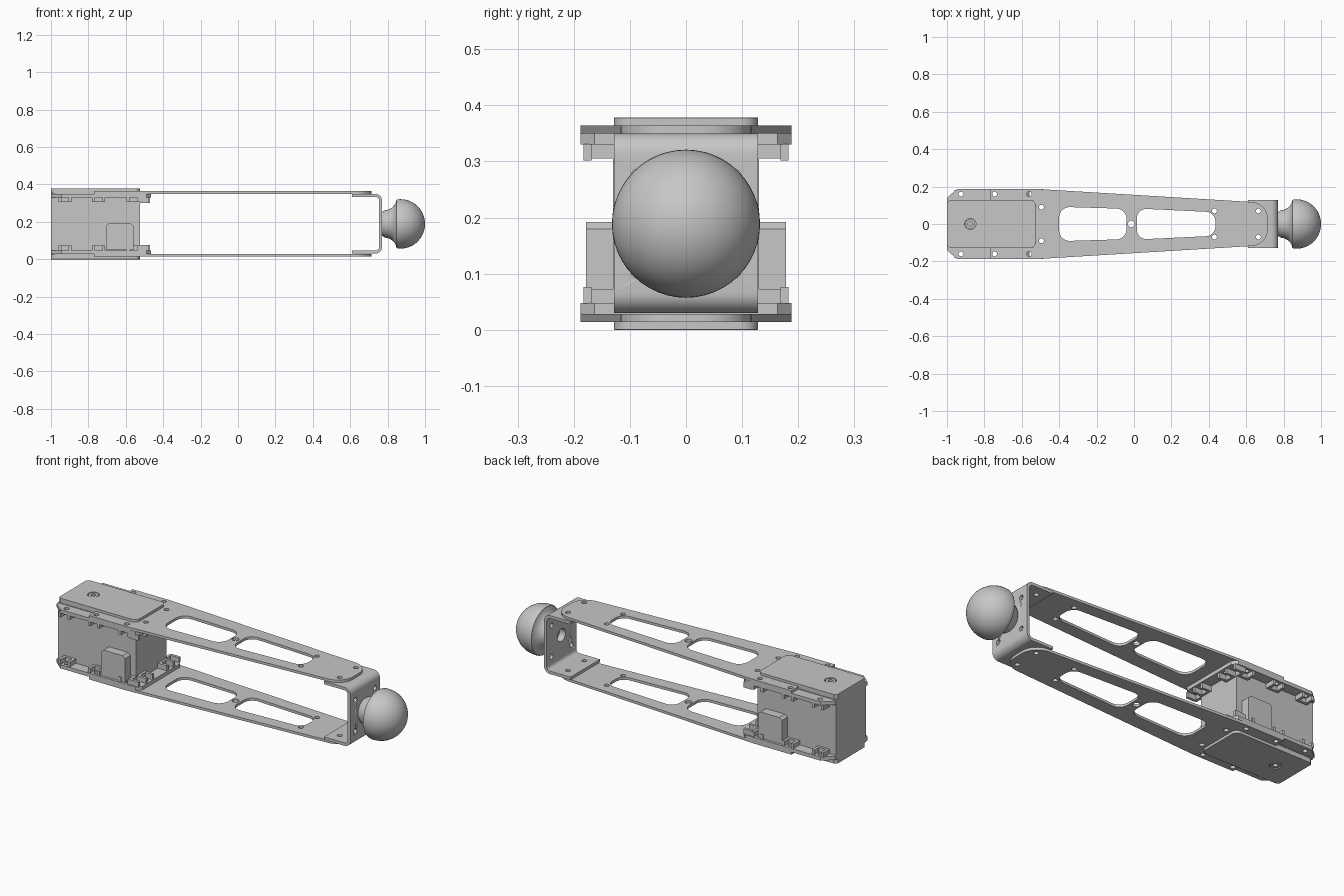
import bpy, bmesh, math
from mathutils import Vector, Matrix

cube = bpy.data.objects.get("Cube")
if cube:
    bpy.data.objects.remove(cube, do_unlink=True)

H = 0.378          # overall height, used for mirroring top to bottom
MID = H / 2
grey = bpy.data.materials.new("plain grey")
grey.use_nodes = True
grey.diffuse_color = (0.57, 0.57, 0.57, 1)
grey.node_tree.nodes["Principled BSDF"].inputs["Base Color"].default_value = grey.diffuse_color


def finish(name, bm, smooth=True):
    bmesh.ops.remove_doubles(bm, verts=bm.verts, dist=1e-5)
    bmesh.ops.recalc_face_normals(bm, faces=bm.faces)
    me = bpy.data.meshes.new(name)
    bm.to_mesh(me)
    bm.free()
    me.materials.append(grey)
    ob = bpy.data.objects.new(name, me)
    bpy.context.collection.objects.link(ob)
    if smooth:
        bpy.ops.object.select_all(action='DESELECT')
        ob.select_set(True)
        bpy.context.view_layer.objects.active = ob
        bpy.ops.object.shade_smooth_by_angle(angle=math.radians(30))
    return ob


def rounded(points, radii, steps=7):
    """Closed outline with a fillet at every corner."""
    out, n = [], len(points)
    if not isinstance(radii, (list, tuple)):
        radii = [radii] * n
    for i, r in enumerate(radii):
        p = Vector(points[i])
        a = (Vector(points[i - 1]) - p).normalized()
        b = (Vector(points[(i + 1) % n]) - p).normalized()
        if r == 0:
            out.append(p)
            continue
        half = a.angle(b) / 2
        t = r / math.tan(half)
        c = p + (a + b).normalized() * r / math.sin(half)
        u, v = (p + a * t - c).normalized(), (p + b * t - c).normalized()
        for k in range(steps + 1):
            out.append(c + u.lerp(v, k / steps).normalized() * r)
    return out


def circle(x, y, r, n=20):
    return [Vector((x + r * math.cos(2 * math.pi * k / n),
                    y + r * math.sin(2 * math.pi * k / n))) for k in range(n)]


def prism(name, outlines, lo, hi, axis='Z', bevel=0):
    """Extruded outline, later outlines are holes. Axis Y takes x,z outlines."""
    cu = bpy.data.curves.new(name, 'CURVE')
    cu.dimensions, cu.fill_mode = '2D', 'BOTH'
    cu.extrude = abs(hi - lo) / 2
    for pts in outlines:
        s = cu.splines.new('POLY')
        s.points.add(len(pts) - 1)
        for sp, p in zip(s.points, pts):
            sp.co = (p[0], p[1], 0, 1)
        s.use_cyclic_u = True
    tmp = bpy.data.objects.new(name, cu)
    bpy.context.collection.objects.link(tmp)
    dg = bpy.context.evaluated_depsgraph_get()
    me = bpy.data.meshes.new_from_object(tmp.evaluated_get(dg))
    bm = bmesh.new()
    bm.from_mesh(me)
    bpy.data.objects.remove(tmp, do_unlink=True)
    mid = (lo + hi) / 2
    if axis == 'Y':
        bm.transform(Matrix.Translation((0, mid, 0)) @ Matrix.Rotation(math.pi / 2, 4, 'X'))
    else:
        bm.transform(Matrix.Translation((0, 0, mid)))
    ob = finish(name, bm)
    if bevel:
        mod = ob.modifiers.new("edge", 'BEVEL')
        mod.width, mod.segments, mod.limit_method = bevel, 3, 'ANGLE'
    return ob


def boxes(name, spans):
    bm = bmesh.new()
    for (x0, x1), (y0, y1), (z0, z1) in spans:
        m = Matrix.Translation(((x0 + x1) / 2, (y0 + y1) / 2, (z0 + z1) / 2))
        m = m @ Matrix.Diagonal((x1 - x0, abs(y1 - y0), abs(z1 - z0), 1))
        bmesh.ops.create_cube(bm, size=1, matrix=m)
    return finish(name, bm, False)


def both(pts):
    """Mirror a half outline across the x axis."""
    return pts + [(x, -y) for x, y in reversed(pts)]


# Outlines shared by top and bottom
arm_outline = rounded(both([(-0.77, 0.188), (-0.53, 0.188), (0.61, 0.119), (0.715, 0.112)]),
                      [0, 0.1, 0.1, 0.09, 0.09, 0.1, 0.1, 0])
slots = [rounded(both([(-0.4, 0.092), (-0.04, 0.081)]), 0.055),
         rounded(both([(0.015, 0.083), (0.435, 0.063)]), 0.05)]
holes = [circle(-0.015, 0, 0.018)]
bolt_x = (-0.925, -0.745, -0.56)
for s in (1, -1):
    holes += [circle(x, s * y, 0.013) for x, y in
              ((-0.495, 0.09), (0.43, 0.07), (0.665, 0.07), (-0.745, 0.16), (-0.56, 0.16))]
flange_outline = both([(-1, 0.14), (-0.945, 0.188), (-0.49, 0.188), (-0.465, 0.163)])
flange_holes = [circle(x, s * 0.16, 0.013) for x in bolt_x for s in (1, -1)]
flange_holes += [circle(-0.495, s * 0.09, 0.013) for s in (1, -1)]
lid_outline = rounded(both([(-1, 0.115), (-0.985, 0.128), (-0.525, 0.128)]),
                      [0, 0, 0.03, 0.03, 0, 0])

for side in ("top", "bottom"):
    def z(v, side=side):
        return v if side == "top" else H - v
    # Tapered arm plate, motor flange and lid
    prism(side + "_arm_plate", [arm_outline] + slots + holes, z(0.35), z(0.364))
    prism(side + "_motor_flange", [flange_outline] + flange_holes, z(0.33), z(0.35))
    prism(side + "_motor_lid", [lid_outline, circle(-0.875, 0, 0.03, 32)],
          z(0.345), z(H), bevel=0.008)
    # Output horn sunk into the lid
    prism(side + "_horn", [circle(-0.875, 0, 0.026, 32), circle(-0.875, 0, 0.012)],
          z(0.345), z(0.376))
    # Nut pockets under the flange
    spans = []
    for s in (1, -1):
        for x in bolt_x:
            spans.append(((x - 0.035, x + 0.035), (s * 0.13, s * 0.143), (z(0.305), z(0.331))))
            for d in (-0.035, 0.02):
                spans.append(((x + d, x + d + 0.015), (s * 0.143, s * 0.183), (z(0.305), z(0.331))))
        spans.append(((-0.525, -0.512), (s * 0.055, s * 0.125), (z(0.302), z(0.331))))
        for y in (0.055, 0.11):
            spans.append(((-0.512, -0.47), (s * y, s * (y + 0.015)), (z(0.302), z(0.331))))
        spans.append(((-0.525, -0.475), (s * 0.168, s * 0.183), (z(0.302), z(0.331))))
    boxes(side + "_nut_pockets", spans)

# Motor body with cable sockets on both sides
boxes("motor_body", [((-1, -0.525), (-0.13, 0.13), (0.025, H - 0.025))])
for name, s in (("front", -1), ("back", 1)):
    socket = [(-0.705, 0.05), (-0.56, 0.05), (-0.56, 0.18), (-0.575, 0.192),
              (-0.69, 0.192), (-0.705, 0.18)]
    prism(name + "_cable_socket", [socket], *sorted((s * 0.12, s * 0.178)), axis='Y')

# Bent end bracket with bolt holes
lo, hi, t = 0.03, 0.35, 0.016
u_shape = rounded([(0.61, lo), (0.77, lo), (0.77, hi), (0.61, hi), (0.61, hi - t),
                   (0.77 - t, hi - t), (0.77 - t, lo + t), (0.61, lo + t)],
                  [0, 0.036, 0.036, 0, 0, 0.02, 0.02, 0])
bracket = prism("end_bracket", [u_shape], -0.128, 0.128, axis='Y')
bm = bmesh.new()
drills = [(0, 0, 0.035)] + [(a * 0.085, b * 0.085, 0.013) for a in (1, -1) for b in (1, -1)]
for y, dz, r in drills:
    m = Matrix.Translation((0.76, y, MID + dz)) @ Matrix.Rotation(math.pi / 2, 4, 'Y')
    bmesh.ops.create_cone(bm, cap_ends=True, segments=24, radius1=r, radius2=r, depth=0.06, matrix=m)
for s in (1, -1):
    bmesh.ops.create_cone(bm, cap_ends=True, segments=24, radius1=0.013, radius2=0.013,
                          depth=0.5, matrix=Matrix.Translation((0.665, s * 0.07, MID)))
cutter = finish("bracket_drill", bm)
cutter.hide_render = True
cutter.hide_set(True)
cut = bracket.modifiers.new("drill", 'BOOLEAN')
cut.operation, cut.object, cut.solver = 'DIFFERENCE', cutter, 'EXACT'

# Ball foot turned around the x axis
R, cx = 0.132, 0.868
profile = [(0.79, 0.0), (0.79, 0.035), (0.769, 0.035), (0.769, 0.062), (0.782, 0.072),
           (0.805, 0.077), (0.825, 0.088), (0.842, 0.108), (0.847, 0.128)]
profile += [(cx - R * math.cos(a), R * math.sin(a)) for a in
            [math.radians(84 + 96 * k / 16) for k in range(17)]]
bm = bmesh.new()
vs = [bm.verts.new((x, 0, MID + r)) for x, r in profile]
es = [bm.edges.new(pair) for pair in zip(vs, vs[1:])]
bmesh.ops.spin(bm, geom=vs + es, cent=(0, 0, MID), axis=(1, 0, 0),
               angle=2 * math.pi, steps=48, use_duplicate=False)
finish("ball_foot", bm)
